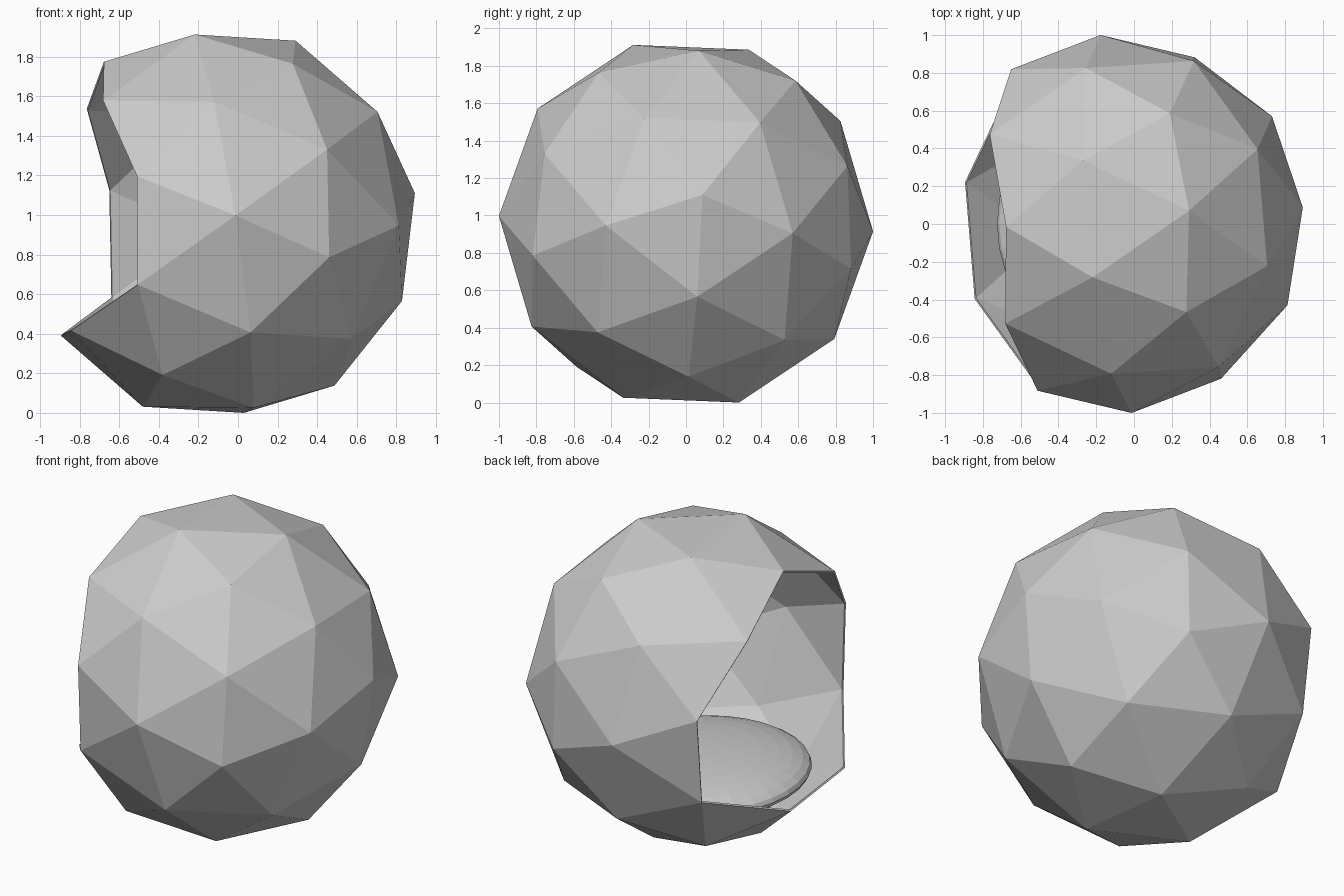
import bpy, bmesh
from mathutils import Vector, Matrix

if "Cube" in bpy.data.objects:
    bpy.data.objects.remove(bpy.data.objects["Cube"])

R = 1.0045
CENTRE = Vector((-0.095, 0.0, 0.96))


def frame(a, b):
    """Orthonormal frame spanned by two neighbouring icosahedron corners."""
    x = (a + b).normalized()
    y = (a - b).normalized()
    return Matrix((x, y, x.cross(y))).transposed()


def make_object(name, bm):
    mesh = bpy.data.meshes.new(name)
    bm.to_mesh(mesh)
    bm.free()
    obj = bpy.data.objects.new(name, mesh)
    bpy.context.collection.objects.link(obj)
    return obj


# Pod shell: faceted icosphere, turned so two corners match the views
bm = bmesh.new()
bmesh.ops.create_icosphere(bm, subdivisions=2, radius=R)
corners = [v.co.normalized() for v in bm.verts if len(v.link_edges) == 5]
src_a = corners[0].copy()
src_b = next(c.copy() for c in corners if 0.3 < c.dot(src_a) < 0.6)
dst_a = Vector((0.5525, -0.816, -0.169))
dst_b = Vector((-0.413, -0.879, 0.239))
turn = frame(dst_a, dst_b) @ frame(src_a, src_b).transposed()
bmesh.ops.transform(bm, matrix=turn.to_4x4(), verts=bm.verts)

# Entrance: remove the side corner and its three upper neighbours
side = Vector((-0.983, -0.0875, -0.154))
hole = [v for v in bm.verts
        if v.co.normalized().dot(side) > 0.8 and v.co.z > -0.4]
bmesh.ops.delete(bm, geom=hole, context='VERTS')
bmesh.ops.translate(bm, verts=bm.verts, vec=CENTRE)
low = min(v.co.z for v in bm.verts)
bmesh.ops.translate(bm, verts=bm.verts, vec=(0, 0, -low))
shell = make_object("pod_shell", bm)
wall = shell.modifiers.new("wall", 'SOLIDIFY')
wall.thickness = 0.012
wall.offset = -1

# Seat cushion: flattened sphere lying inside the shell
bm = bmesh.new()
bmesh.ops.create_uvsphere(bm, u_segments=32, v_segments=16, radius=1)
bmesh.ops.scale(bm, verts=bm.verts, vec=(0.63, 0.69, 0.13))
bmesh.ops.translate(bm, verts=bm.verts, vec=(-0.095, 0, 0.365))
make_object("seat_cushion", bm)
